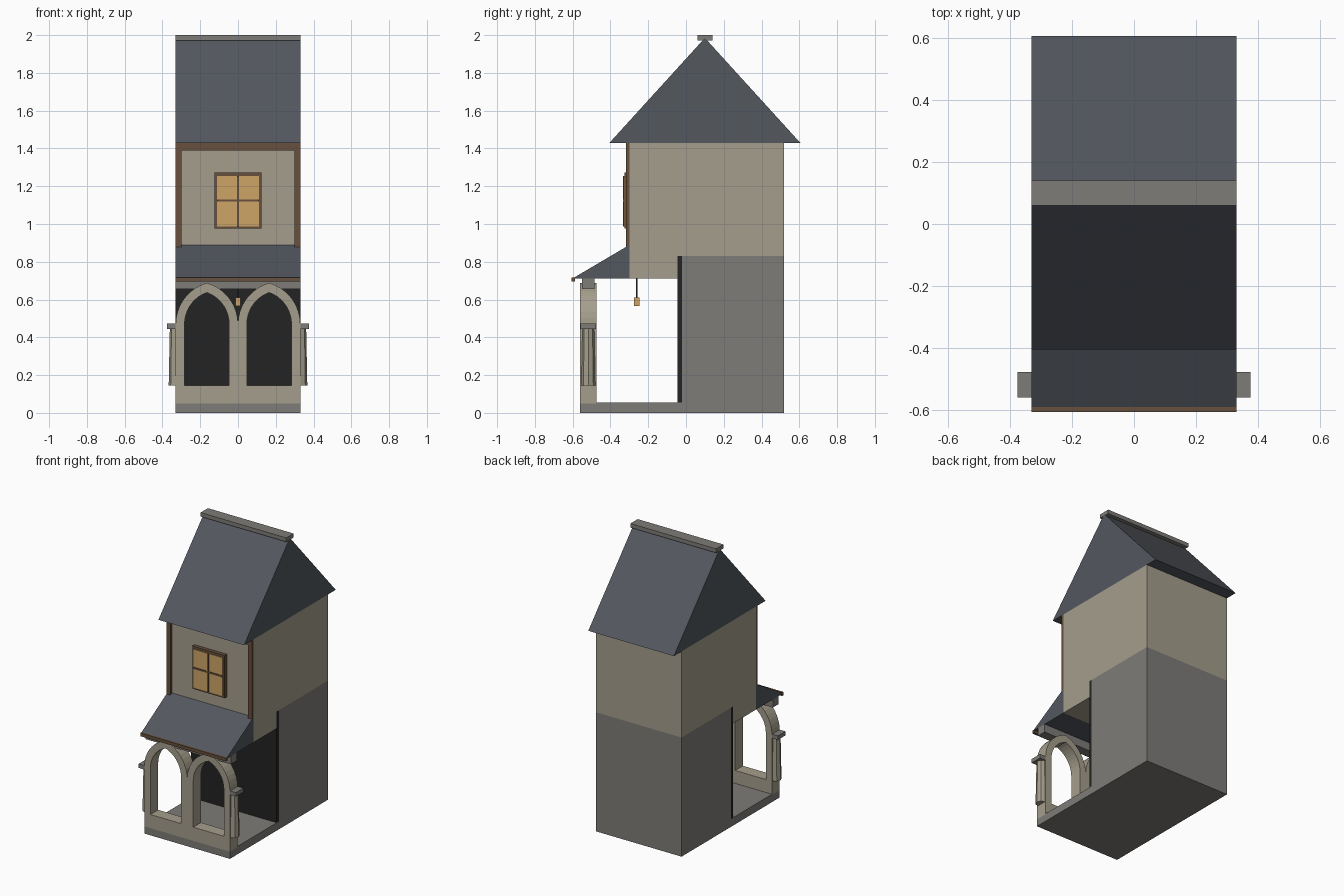
import bpy, bmesh, math

if "Cube" in bpy.data.objects:
    bpy.data.objects.remove(bpy.data.objects["Cube"])


def material(name, hexcol):
    m = bpy.data.materials.new(name)
    rgb = [int(hexcol[i:i + 2], 16) / 255 for i in (0, 2, 4)]
    lin = [c / 12.92 if c <= 0.04045 else ((c + 0.055) / 1.055) ** 2.4 for c in rgb]
    m.diffuse_color = (*lin, 1)
    m.use_nodes = True
    m.node_tree.nodes["Principled BSDF"].inputs["Base Color"].default_value = m.diffuse_color
    return m


PLASTER = material("cream plaster", "A59E8C")
STONE = material("grey stone", "7E7C78")
SLATE = material("blue grey slate", "53585F")
TIMBER = material("brown timber", "67503C")
DARK = material("dark opening", "232323")
GLOW = material("amber glass", "CFA566")


def finish(bm, name, mat):
    bmesh.ops.recalc_face_normals(bm, faces=bm.faces[:])
    me = bpy.data.meshes.new(name)
    bm.to_mesh(me)
    bm.free()
    me.materials.append(mat)
    ob = bpy.data.objects.new(name, me)
    bpy.context.collection.objects.link(ob)
    return ob


def extrude(bm, vec):
    r = bmesh.ops.extrude_face_region(bm, geom=bm.faces[:])
    bmesh.ops.translate(bm, vec=vec, verts=[v for v in r["geom"] if isinstance(v, bmesh.types.BMVert)])


def prism(name, yz, mat, x0=-0.33, x1=0.33):
    """Side profile (y, z) extruded across x."""
    bm = bmesh.new()
    bm.faces.new([bm.verts.new((x0, y, z)) for y, z in yz])
    extrude(bm, (x1 - x0, 0, 0))
    return finish(bm, name, mat)


def box(name, x, y, z, mat):
    return prism(name, [(y[0], z[0]), (y[1], z[0]), (y[1], z[1]), (y[0], z[1])], mat, *x)


def arch_outline(cx, a, bottom, spring, rise, n=9):
    """Closed outline of a pointed arch opening, from bottom left round to bottom right."""
    R = (a * a + rise * rise) / (2 * a)
    end = math.asin(rise / R)
    right = [(a - R + R * math.cos(end * i / n), spring + R * math.sin(end * i / n)) for i in range(n + 1)]
    right[-1] = (0, spring + rise)
    left = [(-x, z) for x, z in right[:-1]]
    pts = [(-a, bottom)] + left + right[::-1] + [(a, bottom)]
    return [(cx + x, z) for x, z in pts]


# ground floor
prism("floor_slab", [(-0.56, 0), (-0.022, 0), (-0.022, 0.055), (-0.475, 0.055), (-0.475, 0.05), (-0.56, 0.05)], STONE)
box("lower_body", (-0.33, 0.33), (-0.022, 0.52), (0, 0.83), STONE)
box("dark_back_wall", (-0.33, 0.33), (-0.045, -0.022), (0.055, 0.83), DARK)

# upper storey with overhang
prism("upper_body", [(-0.30, 0.712), (-0.045, 0.712), (-0.045, 0.83), (0.52, 0.83), (0.52, 1.43), (-0.30, 1.43)], PLASTER)

# roofs
prism("main_roof", [(-0.405, 1.43), (0.605, 1.43), (0.10, 1.985)], SLATE)
box("ridge_cap", (-0.33, 0.33), (0.06, 0.14), (1.972, 2.0), STONE)
prism("awning_roof", [(-0.60, 0.712), (-0.30, 0.712), (-0.30, 0.889)], SLATE)
box("awning_fascia", (-0.33, 0.33), (-0.605, -0.588), (0.696, 0.718), TIMBER)

# double pointed arcade
bm = bmesh.new()
for cx in (-0.165, 0.165):
    rings = [[bm.verts.new((x, -0.56, z)) for x, z in arch_outline(cx, *p)]
             for p in ((0.165, 0.05, 0.47, 0.218), (0.118, 0.145, 0.47, 0.167))]
    outer, inner = rings
    k = len(outer)
    for i in range(k):
        j = (i + 1) % k
        bm.faces.new((outer[i], outer[j], inner[j], inner[i]))
bmesh.ops.remove_doubles(bm, verts=bm.verts[:], dist=1e-5)
extrude(bm, (0, 0.085, 0))
finish(bm, "arcade", PLASTER)
box("arcade_beam", (-0.33, 0.33), (-0.55, -0.485), (0.655, 0.712), STONE)

# side columns and caps
for s, side in ((-1, "left"), (1, "right")):
    bm = bmesh.new()
    bmesh.ops.create_cone(bm, cap_ends=True, segments=8, radius1=0.037, radius2=0.031, depth=0.30)
    bmesh.ops.translate(bm, vec=(s * 0.33, -0.517, 0.295), verts=bm.verts[:])
    finish(bm, side + "_column", PLASTER)
    box(side + "_column_cap", sorted((s * 0.30, s * 0.375)), (-0.559, -0.476), (0.445, 0.473), STONE)
    # timber corner posts
    box(side + "_post", sorted((s * 0.30, s * 0.33)), (-0.317, -0.30), (0.86, 1.43), TIMBER)
box("top_timber", (-0.30, 0.30), (-0.317, -0.30), (1.39, 1.43), TIMBER)

# window
box("window_frame", (-0.125, 0.125), (-0.325, -0.30), (0.975, 1.272), TIMBER)
box("window_glass", (-0.112, 0.112), (-0.330, -0.325), (0.988, 1.255), GLOW)
box("window_mullion", (-0.006, 0.006), (-0.334, -0.325), (0.988, 1.255), TIMBER)
box("window_transom", (-0.112, 0.112), (-0.334, -0.325), (1.119, 1.131), TIMBER)

# hanging lantern
box("lantern_rod", (-0.004, 0.004), (-0.264, -0.256), (0.60, 0.712), DARK)
box("lantern", (-0.014, 0.014), (-0.275, -0.245), (0.567, 0.61), GLOW)
